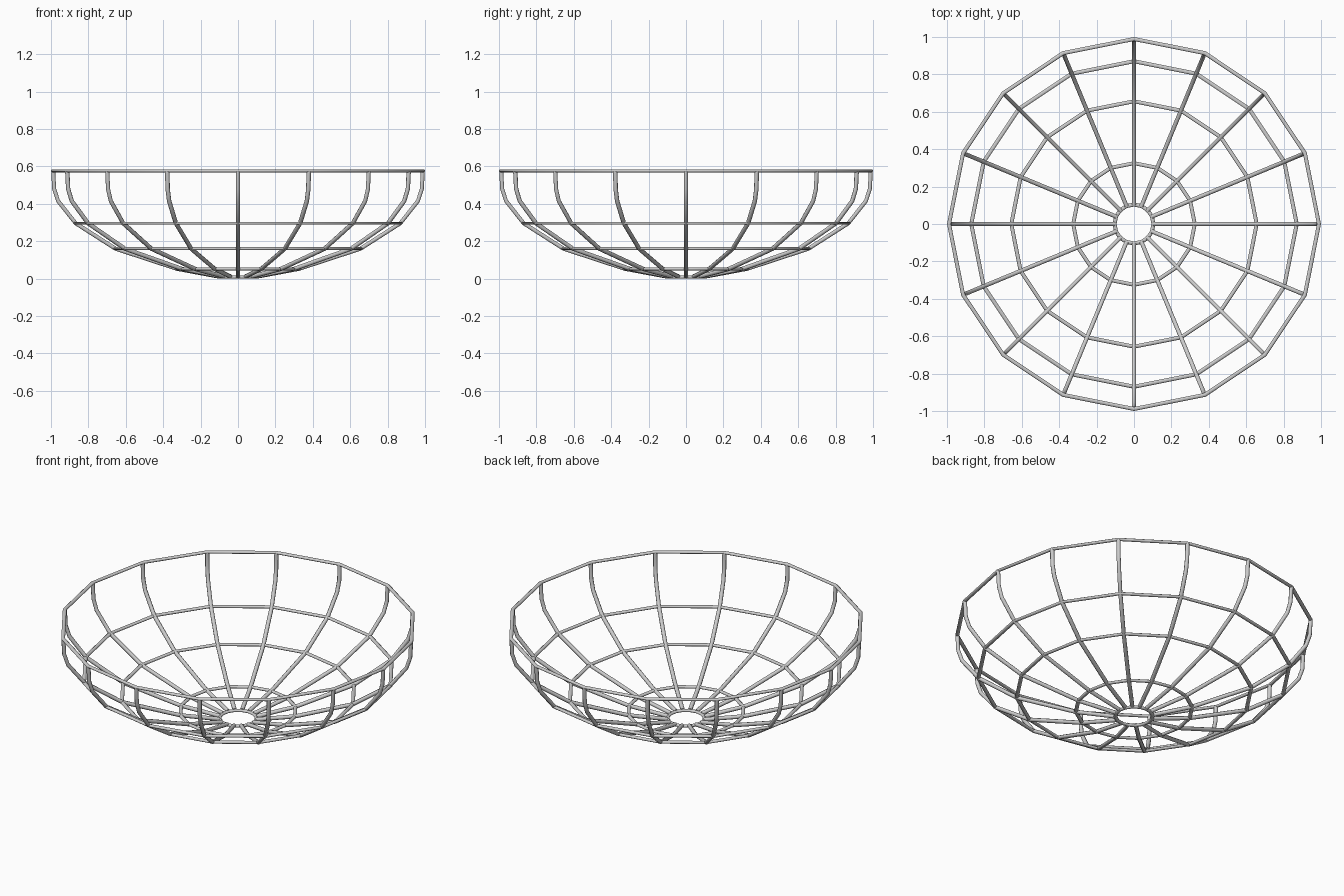
import bpy, math
from mathutils import Vector

if "Cube" in bpy.data.objects:
    bpy.data.objects.remove(bpy.data.objects["Cube"])

SIDES = 16   # ribs, and corners of every hoop
SEC = 8      # sides of the wire


def wire(name, frames, a, b, closed):
    """Sweep a wire section along (point, axis_a, axis_b) frames."""
    verts, faces = [], []
    for p, ua, ub in frames:
        for k in range(SEC):
            t = 2 * math.pi * (k + 0.5) / SEC
            verts.append(p + ua * a * math.cos(t) + ub * b * math.sin(t))
    n = len(frames)
    for i in range(n if closed else n - 1):
        j = (i + 1) % n
        for k in range(SEC):
            m = (k + 1) % SEC
            faces.append((i * SEC + k, j * SEC + k, j * SEC + m, i * SEC + m))
    if not closed:
        faces.append(tuple(range(SEC)))
        faces.append(tuple((n - 1) * SEC + k for k in reversed(range(SEC))))
    me = bpy.data.meshes.new(name)
    me.from_pydata(verts, [], faces)
    me.shade_smooth()
    ob = bpy.data.objects.new(name, me)
    bpy.context.collection.objects.link(ob)
    return ob


def hoop(name, r, z, a=0.0115, b=0.0085):
    frames = []
    for i in range(SIDES):
        t = 2 * math.pi * i / SIDES
        d = Vector((math.cos(t), math.sin(t), 0))
        frames.append((d * r + Vector((0, 0, z)), d, Vector((0, 0, 1))))
    # reversed order keeps normals facing outward
    return wire(name, frames[::-1], a, b, True)


# Horizontal hoops
hoop("rim_hoop", 0.989, 0.576)
hoop("upper_hoop", 0.870, 0.296)
hoop("middle_hoop", 0.656, 0.16)
hoop("lower_hoop", 0.325, 0.052)
hoop("base_hoop", 0.104, 0.008)

# Curved rib, in the radius/height plane
profile = [(0.104, 0.011), (0.325, 0.052), (0.655, 0.16), (0.868, 0.296),
           (0.962, 0.415), (0.983, 0.48), (0.988, 0.576)]
pts = [Vector((r, 0, z)) for r, z in profile]
frames = []
for i, p in enumerate(pts):
    tan = (pts[min(i + 1, len(pts) - 1)] - pts[max(i - 1, 0)]).normalized()
    frames.append((p, Vector((tan.z, 0, -tan.x)), Vector((0, 1, 0))))
rib = wire("rib_01", frames, 0.0115, 0.012, False)
rib.data.flip_normals()

# Repeat the rib around the bowl
for i in range(1, SIDES):
    ob = bpy.data.objects.new("rib_%02d" % (i + 1), rib.data)
    ob.rotation_euler.z = 2 * math.pi * i / SIDES
    bpy.context.collection.objects.link(ob)

# Keep the rib ends crisp
for ob in bpy.context.collection.objects:
    ob.select_set(True)
bpy.context.view_layer.objects.active = rib
bpy.ops.object.shade_smooth_by_angle(angle=math.radians(60))
